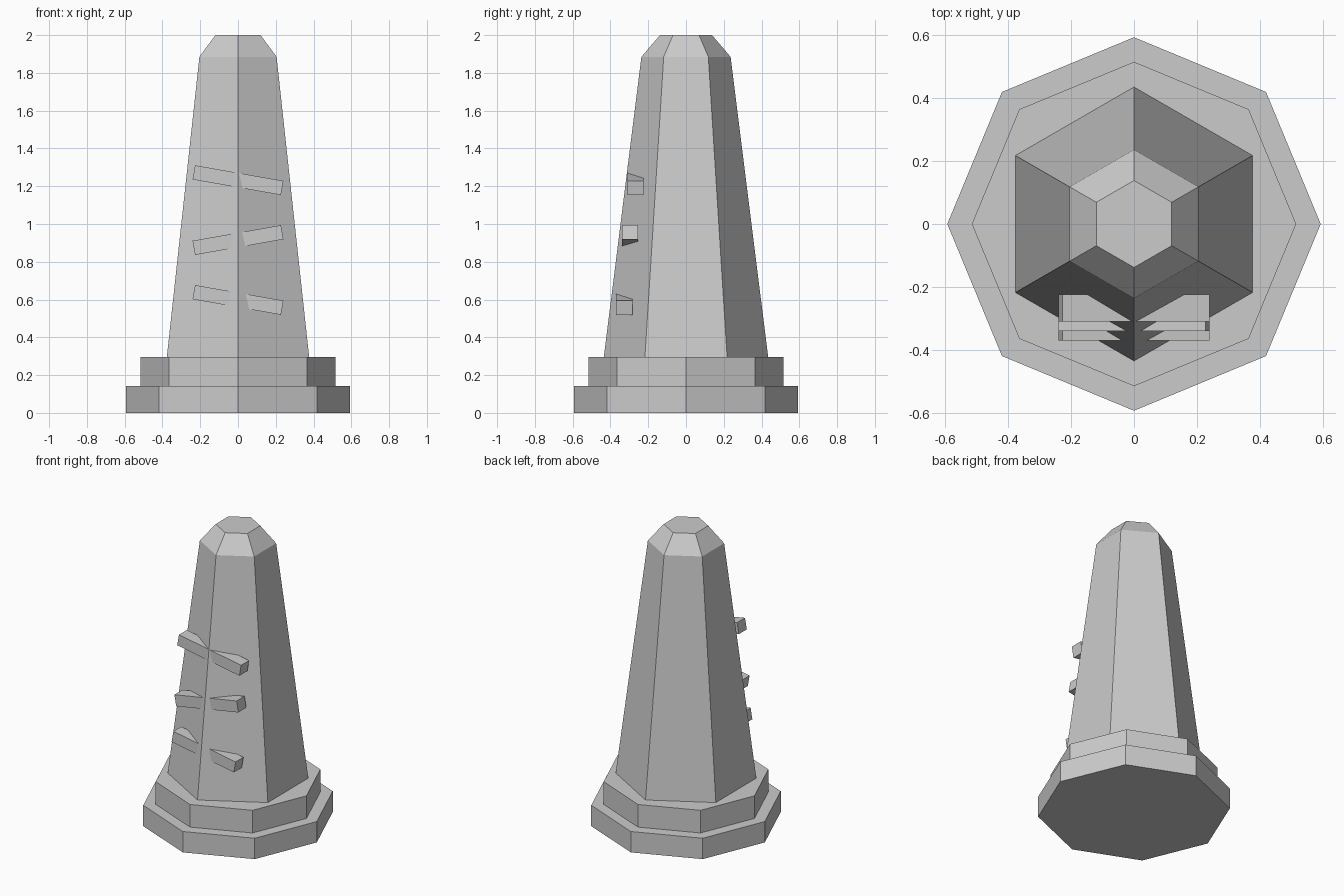
import bpy
from math import pi, radians

if "Cube" in bpy.data.objects:
    bpy.data.objects.remove(bpy.data.objects["Cube"])


def frustum(name, sides, r1, r2, z1, z2, turn=0.0):
    """Flat-sided tapered prism between two heights, first corner at angle `turn`."""
    bpy.ops.mesh.primitive_cone_add(vertices=sides, radius1=r1, radius2=r2,
                                    depth=z2 - z1, location=(0, 0, (z1 + z2) / 2),
                                    rotation=(0, 0, turn))
    ob = bpy.context.object
    ob.name = name
    return ob


def bar(name, y, z, tilt):
    """Slanted bar running across the front corner of the shaft."""
    bpy.ops.mesh.primitive_cube_add(size=1, location=(0, y, z),
                                    rotation=(0, radians(tilt), 0))
    ob = bpy.context.object
    ob.name = name
    ob.scale = (0.475, 0.085, 0.076)
    return ob


# Stepped octagonal base
frustum("base_lower_step", 8, 0.593, 0.593, 0.0, 0.142)
frustum("base_upper_step", 8, 0.515, 0.515, 0.142, 0.296)

# Hexagonal tapered shaft with bevelled tip, corners facing front and back
frustum("shaft", 6, 0.435, 0.236, 0.296, 1.885, pi / 3)
frustum("shaft_tip", 6, 0.236, 0.138, 1.885, 2.0, pi / 3)

# Carved bars, alternating tilt, following the slope of the shaft
for i, tilt in enumerate((10, -10, 10)):
    bar(f"carved_bar_{i + 1}", -0.327 + 0.03 * i, 0.598 + 0.317 * i, tilt)
